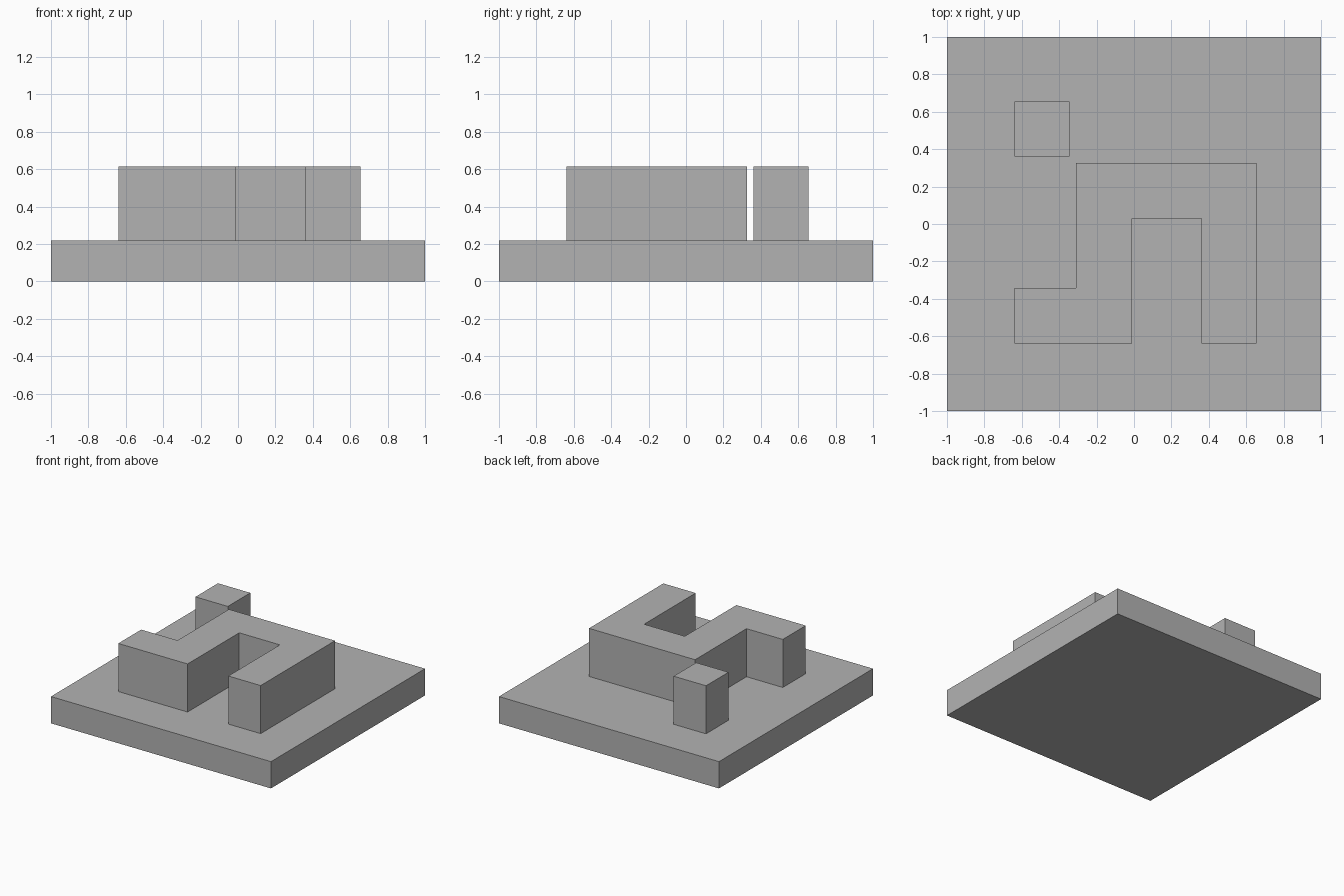
import bpy
import bmesh

cube = bpy.data.objects.get("Cube")
if cube:
    bpy.data.objects.remove(cube, do_unlink=True)

# Single matte grey for the whole model
grey = bpy.data.materials.new("plain grey")
grey.use_nodes = True
colour = (0.45, 0.45, 0.45, 1)
grey.diffuse_color = colour
grey.node_tree.nodes["Principled BSDF"].inputs["Base Color"].default_value = colour


def extrude_outline(name, outline, bottom, top):
    """Raise a counter-clockwise plan outline into a flat-sided solid."""
    bm = bmesh.new()
    face = bm.faces.new([bm.verts.new((x, y, bottom)) for x, y in outline])
    raised = bmesh.ops.extrude_face_region(bm, geom=[face], use_keep_orig=True)
    verts = [v for v in raised["geom"] if isinstance(v, bmesh.types.BMVert)]
    bmesh.ops.translate(bm, verts=verts, vec=(0, 0, top - bottom))
    bmesh.ops.recalc_face_normals(bm, faces=bm.faces)
    mesh = bpy.data.meshes.new(name)
    bm.to_mesh(mesh)
    bm.free()
    mesh.materials.append(grey)
    obj = bpy.data.objects.new(name, mesh)
    bpy.context.collection.objects.link(obj)
    return obj


def rectangle(x0, x1, y0, y1):
    return [(x0, y0), (x1, y0), (x1, y1), (x0, y1)]


slab_top, block_top = 0.22, 0.615
edge, inner = 0.654, -0.64

# Square base slab
extrude_outline("base_slab", rectangle(-1, 1, -1, 1), 0, slab_top)

# Winding raised wall: foot, upright, bridge and right-hand leg
wall = [
    (inner, inner), (-0.01, inner), (-0.01, 0.03), (0.36, 0.03),
    (0.36, inner), (edge, inner), (edge, 0.325), (-0.31, 0.325),
    (-0.31, -0.343), (inner, -0.343),
]
extrude_outline("winding_wall", wall, slab_top, block_top)

# Separate square block in the back corner
extrude_outline("corner_block", rectangle(inner, -0.346, 0.362, edge), slab_top, block_top)
